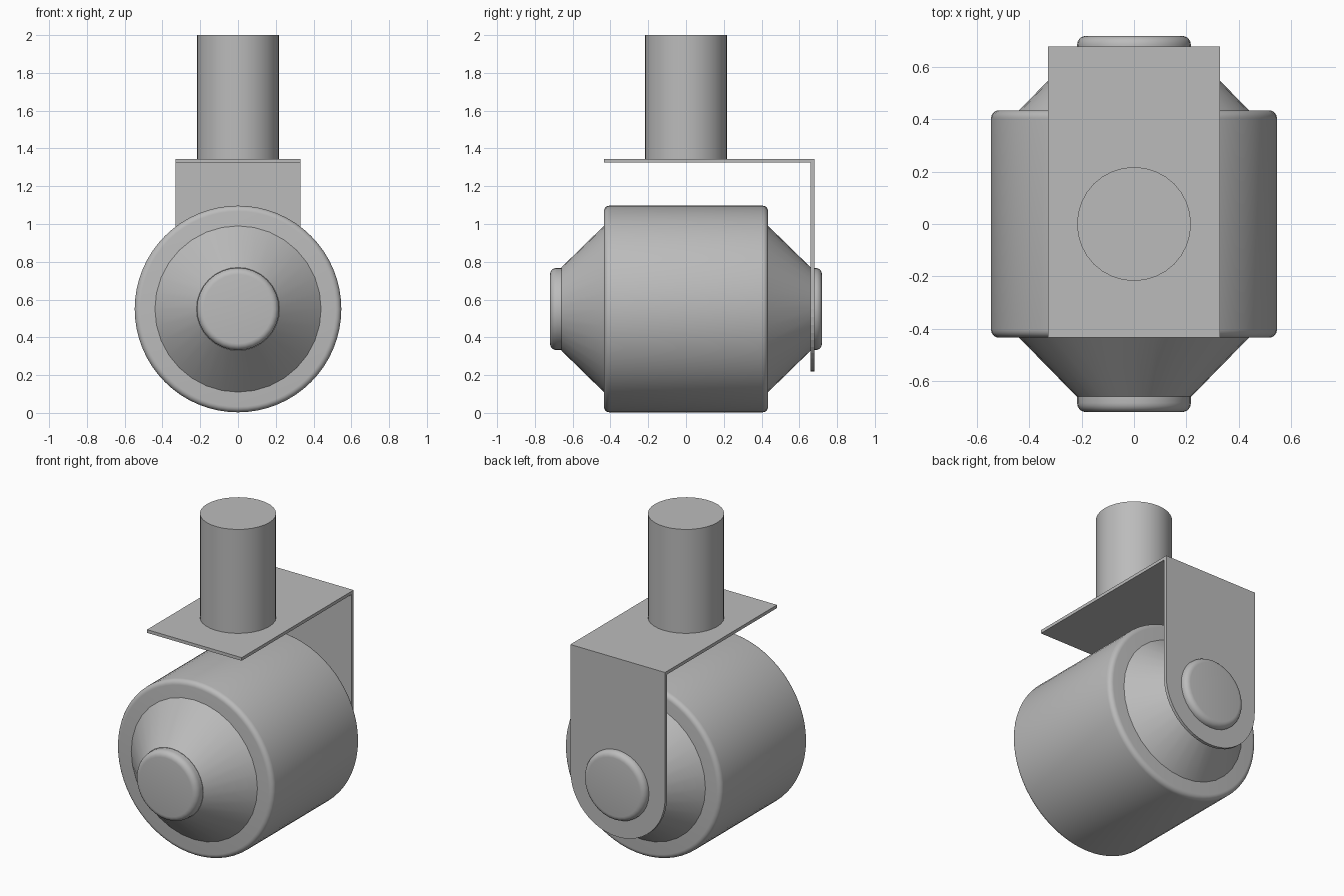
import bpy, bmesh, math
from mathutils import Matrix

cube = bpy.data.objects.get("Cube")
if cube:
    bpy.data.objects.remove(cube, do_unlink=True)

AXLE_Z = 0.55
grey = bpy.data.materials.new("plain_grey")
grey.use_nodes = True
grey.diffuse_color = (0.5, 0.5, 0.5, 1)
grey.node_tree.nodes["Principled BSDF"].inputs["Base Color"].default_value = (0.5, 0.5, 0.5, 1)


def add_object(name, bm):
    bmesh.ops.recalc_face_normals(bm, faces=bm.faces)
    mesh = bpy.data.meshes.new(name)
    bm.to_mesh(mesh)
    bm.free()
    mesh.materials.append(grey)
    obj = bpy.data.objects.new(name, mesh)
    bpy.context.collection.objects.link(obj)
    return obj


def smooth(obj):
    bpy.ops.object.select_all(action='DESELECT')
    obj.select_set(True)
    bpy.context.view_layer.objects.active = obj
    bpy.ops.object.shade_smooth_by_angle(angle=math.radians(35))


def round_part(name, r1, r2, length, centre, sides, along_y=True, bevel=0):
    """Cylinder or cone frustum, r1 at its low end; optional rounded rims."""
    bm = bmesh.new()
    turn = Matrix.Rotation(math.radians(-90), 4, 'X') if along_y else Matrix()
    bmesh.ops.create_cone(bm, cap_ends=True, segments=sides, radius1=r1, radius2=r2,
                          depth=length, matrix=Matrix.Translation(centre) @ turn)
    if bevel:
        rims = [e for e in bm.edges if any(len(f.verts) > 4 for f in e.link_faces)]
        bmesh.ops.bevel(bm, geom=rims, offset=bevel, segments=5, profile=0.5, affect='EDGES')
    obj = add_object(name, bm)
    smooth(obj)
    return obj


# Wheel, hubs and axle
round_part("wheel", 0.547, 0.547, 0.87, (0, 0, AXLE_Z), 64, bevel=0.03)
round_part("front_hub", 0.22, 0.44, 0.225, (0, -0.5475, AXLE_Z), 32)
round_part("back_hub", 0.44, 0.22, 0.225, (0, 0.5475, AXLE_Z), 32)
for name, side in (("front_axle_cap", -1), ("back_axle_cap", 1)):
    round_part(name, 0.218, 0.218, 0.12, (0, side * 0.66, AXLE_Z), 32, bevel=0.035)

# Mounting post
round_part("post", 0.218, 0.218, 0.66, (0, 0, 1.67), 32, along_y=False)

# Bent bracket: flat top and a back plate with a round lower end
W, BACK, TOP = 0.33, 0.68, 1.345
bm = bmesh.new()
corner_l = bm.verts.new((-W, BACK, TOP))
corner_r = bm.verts.new((W, BACK, TOP))
bm.faces.new([corner_l, bm.verts.new((-W, -0.435, TOP)),
              bm.verts.new((W, -0.435, TOP)), corner_r])
arc = [bm.verts.new((W * math.cos(a), BACK, AXLE_Z - W * math.sin(a)))
       for a in (math.pi * i / 24 for i in range(25))]
bm.faces.new([corner_l, corner_r] + arc)
bmesh.ops.recalc_face_normals(bm, faces=bm.faces)
# Make the flat top face upward so the sheet thickens inward
top = max(bm.faces, key=lambda f: f.calc_center_median().z)
if top.normal.z < 0:
    bmesh.ops.reverse_faces(bm, faces=bm.faces)
mesh = bpy.data.meshes.new("bracket")
bm.to_mesh(mesh)
bm.free()
mesh.materials.append(grey)
bracket = bpy.data.objects.new("bracket", mesh)
bpy.context.collection.objects.link(bracket)
sheet = bracket.modifiers.new("sheet_thickness", 'SOLIDIFY')
sheet.thickness = 0.02
sheet.offset = -1
sheet.use_even_offset = True
